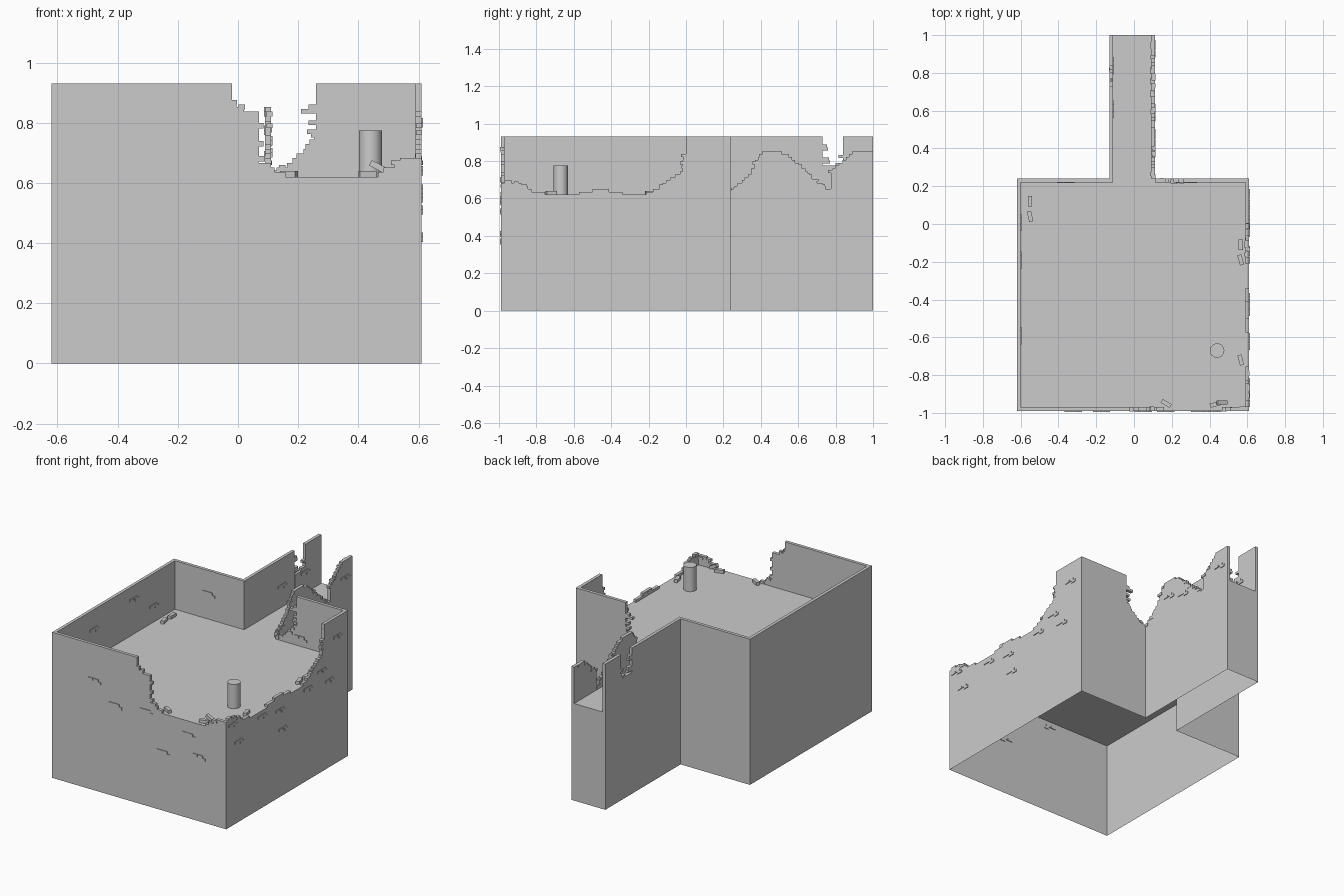
import bpy, bmesh, random
from math import radians
from mathutils import Matrix, Vector

if "Cube" in bpy.data.objects:
    bpy.data.objects.remove(bpy.data.objects["Cube"])

random.seed(4)
FLOOR, TOP, T = 0.62, 0.93, 0.02
X0, X1, Y0, Y1 = -0.62, 0.61, -0.99, 0.24
CX0, CX1, CY = -0.13, 0.11, 1.0
BW, BH = 0.036, 0.0155          # brick length and course height


def finish(name, bm, recalc=True):
    if recalc:
        bmesh.ops.recalc_face_normals(bm, faces=bm.faces)
    me = bpy.data.meshes.new(name)
    bm.to_mesh(me)
    bm.free()
    ob = bpy.data.objects.new(name, me)
    bpy.context.collection.objects.link(ob)
    return ob


def add_box(bm, centre, size, rot=Matrix()):
    m = Matrix.Translation(centre) @ rot @ Matrix.Diagonal((*size, 1))
    bmesh.ops.create_cube(bm, size=1, matrix=m)


def place(axis, s, d, z):
    return Vector((s, d, z)) if axis == 'x' else Vector((d, s, z))


def height(profile, s):
    for (a, za), (b, zb) in zip(profile, profile[1:]):
        if a <= s <= b:
            return za + (zb - za) * (s - a) / max(b - a, 1e-6)
    return profile[-1][1]


def wall(name, axis, d0, profile):
    """Upright wall whose top follows the profile in brick-sized steps."""
    start, end = profile[0][0], profile[-1][0]
    n = max(1, round((end - start) / (BW / 2)))
    # column edges include the profile's own breaks
    edges = sorted({round(start + (end - start) * i / n, 4) for i in range(n + 1)}
                   | {round(p[0], 4) for p in profile})
    runs, cols = [], []
    for a, b in zip(edges, edges[1:]):
        h = height(profile, (a + b) / 2)
        if h < TOP - 0.002:
            h = FLOOR + BH * round((h - FLOOR) / BH)
        if h > FLOOR + 0.001 and b - a > 0.0015:
            if runs and runs[-1][-1][1] > a - 0.002:
                la, lb, lh = runs[-1][-1]
                if abs(lh - h) < 0.001:
                    runs[-1][-1] = (la, b, h)
                else:
                    runs[-1].append((lb, b, h))
            else:
                runs.append([(a, b, h)])
    bm = bmesh.new()
    for run in runs:
        pts = [(run[0][0], FLOOR)]
        for a, b, h in run:
            pts += [(a, h), (b, h)]
        pts.append((run[-1][1], FLOOR))
        f = bm.faces.new([bm.verts.new(place(axis, s, d0, z)) for s, z in pts])
        ext = bmesh.ops.extrude_face_region(bm, geom=[f])
        bmesh.ops.translate(bm, verts=[v for v in ext['geom'] if isinstance(v, bmesh.types.BMVert)],
                            vec=place(axis, 0, T, 0))
        cols += run
    finish(name, bm)
    # loose bricks that stick out along the broken edge
    bm = bmesh.new()
    for a, b, h in cols:
        if h < TOP - 0.002 and random.random() < 0.5:
            off = random.uniform(-0.005, 0.005)
            c = place(axis, (a + b) / 2 + random.uniform(-.006, .006), d0 + T / 2 + off, h - BH * random.choice((0, .5, 1)))
            sz = place(axis, BW * random.choice((.6, 1)), T, BH)
            add_box(bm, c, sz)
    if bm.verts:
        finish(name + "_edge_bricks", bm)
    else:
        bm.free()


# Floor with open-bottomed skirt beneath it
outline = [(X0, Y0), (X1, Y0), (X1, Y1), (CX1, Y1), (CX1, CY), (CX0, CY), (CX0, Y1), (X0, Y1)]
bm = bmesh.new()
top = [bm.verts.new((x, y, FLOOR)) for x, y in outline]
low = [bm.verts.new((x, y, 0)) for x, y in outline]
bm.faces.new(top)
for i in range(len(outline)):
    j = (i + 1) % len(outline)
    bm.faces.new((low[i], low[j], top[j], top[i]))
finish("floor_and_base", bm, False)

# Walls
wall("front_wall", 'x', Y0, [(X0, TOP), (-.02, TOP), (-.019, .868), (.0, .855), (.02, .845), (.07, .84),
     (.071, .67), (.11, .66), (.13, .635), (.17, .62), (.46, .62), (.5, .65), (.54, .675), (X1, .69)])
wall("right_wall", 'y', X1 - T, [(Y0 + T, .70), (-.92, .685), (-.87, .67), (-.83, .645), (-.76, .63), (-.74, .62),
     (-.6, .62), (-.54, .635), (-.5, .64), (-.46, .66), (-.44, .655), (-.41, .64), (-.36, .635), (-.33, .62),
     (-.22, .62), (-.16, .65), (-.12, .68), (-.09, .70), (-.06, .72), (-.02, .75), (-.018, .80), (0, .86),
     (.002, TOP), (Y1 - T, TOP)])
wall("left_wall", 'y', X0, [(Y0 + T, TOP), (Y1 - T, TOP)])
wall("back_wall_left", 'x', Y1 - T, [(X0, TOP), (CX0 + T, TOP)])
wall("back_wall_right", 'x', Y1 - T, [(CX1, .63), (.15, .65), (.19, .685), (.23, .715), (.24, .74), (.259, .76),
     (.26, TOP), (X1, TOP)])
wall("passage_left_wall", 'y', CX0, [(Y1, TOP), (.73, TOP), (.731, .782), (.80, .782), (.84, .80),
     (.841, TOP), (CY, TOP)])
wall("passage_right_wall", 'y', CX1 - T, [(Y1, .64), (.3, .69), (.35, .74), (.37, .79), (.4, .83), (.41, .85),
     (.5, .85), (.55, .825), (.6, .79), (.65, .735), (.7, .69), (.74, .67), (.76, .645), (.775, .645), (.776, .74),
     (.8, .77), (.84, .80), (.88, .835), (.9, .85), (CY, .85)])

# Bricks overhanging the two tall breaks
bm = bmesh.new()
for x, z, w in [(.235, .838, .05), (.25, .80, .03), (.25, .853, .03), (.245, .77, .03)]:
    add_box(bm, (x, Y1 - T / 2, z), (w, T, BH))
for y, z in [(.735, .88), (.745, .81), (.75, .795), (.835, .825), (.74, .865)]:
    add_box(bm, (CX0 + T / 2, y, z), (T, .04, BH))
for x, z in [(.075, .79), (.075, .73), (.08, .68)]:
    add_box(bm, (x, Y0 + T / 2, z), (.02, T, .018))
finish("overhanging_bricks", bm)

# Clusters of exposed bricks in the wall faces
bm = bmesh.new()
def cluster(axis, s, d, z):
    for ds, dz in ((-.02, BH), (.018, BH), (.036, 0)):
        add_box(bm, place(axis, s + ds, d, z + dz - BH / 2), place(axis, BW, .008, BH))

for s, z in [(-.33, .70), (-.18, .58), (.16, .37), (.34, .53), (.41, .41), (.04, .60)]:
    cluster('x', s, Y0, z)
for s, z in [(-.87, .51), (-.93, .64), (-.63, .58), (-.45, .55), (-.42, .42), (-.17, .58), (-.03, .64), (.05, .55), (.13, .80)]:
    cluster('y', s, X1, z)
for s, z in [(-.6, .80), (-.2, .84), (0, .72)]:
    cluster('y', s, X0 + T, z)
cluster('x', -.37, Y1 - T, .78)
cluster('x', .28, Y1 - T, .67)
for s, z in [(.45, .74), (.58, .70), (.92, .74)]:
    cluster('y', s, CX1, z)
for s in (.6, .83):
    cluster('y', s, CX0 + T, .75)
finish("exposed_bricks", bm)

# Fallen bricks on the floor: x, y, turn
bm = bmesh.new()
for x, y, turn in [(-.55, .12, 0), (-.55, .04, 12), (.565, -.11, 0), (.565, -.19, 15), (.565, -.72, 15),
                   (.17, -.95, 60), (.43, -.955, -75)]:
    add_box(bm, (x, y, FLOOR + .01), (.022, .056, .02), Matrix.Rotation(radians(turn), 4, 'Z'))
add_box(bm, (.465, -.945, FLOOR + .034), (.056, .022, .02), Matrix.Rotation(radians(28), 4, 'Y'))
finish("fallen_bricks", bm)

# Standing barrel
bpy.ops.mesh.primitive_cylinder_add(vertices=32, radius=.038, depth=.155, location=(.44, -.67, FLOOR + .0775))
barrel = bpy.context.object
barrel.name = "barrel"
bpy.ops.object.shade_smooth_by_angle(angle=radians(30))
